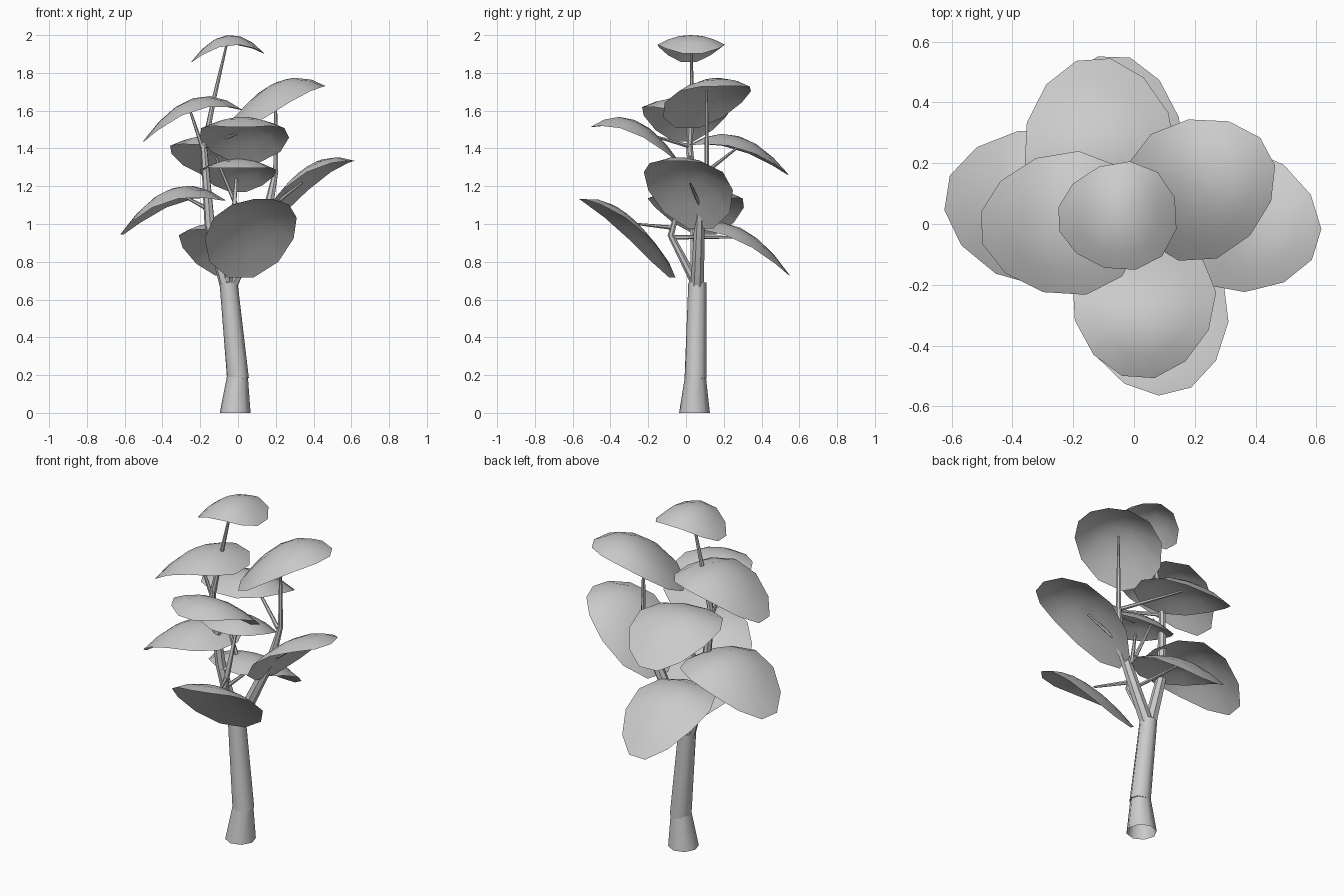
import bpy, bmesh, math
from mathutils import Vector

if "Cube" in bpy.data.objects:
    bpy.data.objects.remove(bpy.data.objects["Cube"])


def finish(name, bm):
    me = bpy.data.meshes.new(name)
    bm.to_mesh(me)
    bm.free()
    ob = bpy.data.objects.new(name, me)
    bpy.context.collection.objects.link(ob)
    bpy.ops.object.select_all(action='DESELECT')
    ob.select_set(True)
    bpy.context.view_layer.objects.active = ob
    bpy.ops.object.shade_smooth_by_angle(angle=math.radians(50))
    return ob


def limb(name, pts, sides=7, base_cap=True):
    """Tapered tube through (x, y, z, radius) points."""
    bm = bmesh.new()
    P = [Vector(p[:3]) for p in pts]
    rings = []
    for i, p in enumerate(pts):
        d = (P[min(i + 1, len(P) - 1)] - P[max(i - 1, 0)]).normalized()
        if i == 0 and p[2] < 0.01:
            d = Vector((0, 0, 1))
        side = Vector((1, 0, 0)) if abs(d.y) > 0.9 else Vector((0.1, 1, 0.05))
        u = d.cross(side).normalized()
        v = d.cross(u)
        rings.append([bm.verts.new(P[i] + p[3] * (u * math.cos(t) + v * math.sin(t)))
                      for t in (2 * math.pi * k / sides for k in range(sides))])
    for a, b in zip(rings, rings[1:]):
        for k in range(sides):
            j = (k + 1) % sides
            bm.faces.new((a[k], a[j], b[j], b[k]))
    if base_cap:
        bm.faces.new(rings[0][::-1])
    bm.faces.new(rings[-1])
    bmesh.ops.recalc_face_normals(bm, faces=bm.faces)
    return finish(name, bm)


def leaf(name, cx, cy, cz, angle, ru, rv, slope, ku, kv, sides=12):
    """Thin curved egg-shaped pad: outward angle, radii, outward slope, edge drop along and across."""
    bm = bmesh.new()
    ca, sa = math.cos(math.radians(angle)), math.sin(math.radians(angle))

    def vert(r, t):
        u, v = r * math.cos(t), r * math.sin(t)
        x, y = u * ru, v * rv * (1 - 0.13 * u)
        return bm.verts.new((cx + x * ca - y * sa, cy + x * sa + y * ca,
                             cz + slope * x - ku * u * u - kv * v * v))
    mid = vert(0, 0)
    rings = [[vert(r, 2 * math.pi * (k + 0.5) / sides) for k in range(sides)]
             for r in (0.36, 0.7, 1.02)]
    for k in range(sides):
        j = (k + 1) % sides
        bm.faces.new((mid, rings[0][k], rings[0][j]))
        for a, b in zip(rings, rings[1:]):
            bm.faces.new((a[k], b[k], b[j], a[j]))
    return finish(name, bm)


# Trunk: flared foot and leaning upper section
limb("trunk_foot", [(-0.015, 0.045, 0, 0.082), (-0.003, 0.05, 0.19, 0.056)], 8, False)
limb("trunk", [(0.0, 0.05, 0.18, 0.058), (-0.05, 0.06, 0.69, 0.048)], 8)

# Main branches
limb("left_branch", [(-0.06, 0.06, 0.67, 0.036), (-0.15, 0.05, 1.0, 0.028),
                     (-0.18, 0.02, 1.4, 0.018), (-0.13, 0.03, 1.65, 0.012),
                     (-0.06, 0.03, 1.95, 0.006)])
limb("right_branch", [(-0.04, 0.06, 0.67, 0.036), (0.16, 0.075, 1.08, 0.027),
                      (0.2, 0.11, 1.28, 0.014), (0.2, 0.11, 1.71, 0.006)])
limb("front_branch", [(-0.05, 0.05, 0.69, 0.026), (-0.03, -0.08, 0.94, 0.018),
                      (-0.01, 0.0, 1.24, 0.007)])

# Twigs holding the leaf pads
twigs = [
    ((-0.18, 0.02, 1.38), (-0.26, 0.0, 1.62)),
    ((-0.18, 0.02, 1.41), (0.0, -0.22, 1.48)),
    ((0.19, 0.1, 1.27), (-0.1, 0.28, 1.41)),
    ((-0.01, 0.0, 1.1), (-0.12, 0.02, 1.36)),
    ((-0.16, 0.05, 1.08), (-0.31, 0.06, 1.16)),
    ((0.16, 0.08, 1.08), (0.34, 0.02, 1.22)),
    ((-0.03, -0.07, 0.98), (0.06, -0.26, 1.0)),
    ((-0.03, -0.06, 0.93), (-0.06, 0.3, 0.93)),
]
for i, (a, b) in enumerate(twigs):
    limb(f"twig_{i + 1}", [(*a, 0.012), (*b, 0.006)], 6)

# Leaf pads: x, y, z, outward angle, radii, slope, drop along, drop across
pads = [
    (-0.055, 0.025, 2.0, 183, 0.195, 0.175, -0.12, 0.12, 0.05),
    (-0.24, 0.0, 1.665, 183, 0.265, 0.232, -0.32, 0.145, 0.06),
    (0.222, 0.122, 1.75, 28, 0.25, 0.227, 0.45, 0.13, 0.07),
    (0.03, -0.27, 1.55, -94, 0.237, 0.232, 0.4, 0.13, 0.06),
    (-0.115, 0.28, 1.465, 94, 0.265, 0.245, -0.3, 0.125, 0.065),
    (-0.075, 0.288, 0.98, 88, 0.265, 0.232, -0.47, 0.13, 0.065),
    (0.075, -0.312, 1.045, -76, 0.25, 0.238, 0.84, 0.12, 0.06),
    (-0.345, 0.06, 1.19, 171, 0.277, 0.25, -0.33, 0.155, 0.07),
    (0.365, 0.005, 1.295, -17, 0.25, 0.23, 0.73, 0.14, 0.06),
    (0.0, 0.03, 1.335, 90, 0.2, 0.2, -0.32, 0.1, 0.06),
]
for i, p in enumerate(pads):
    leaf(f"leaf_pad_{i + 1}", *p)
